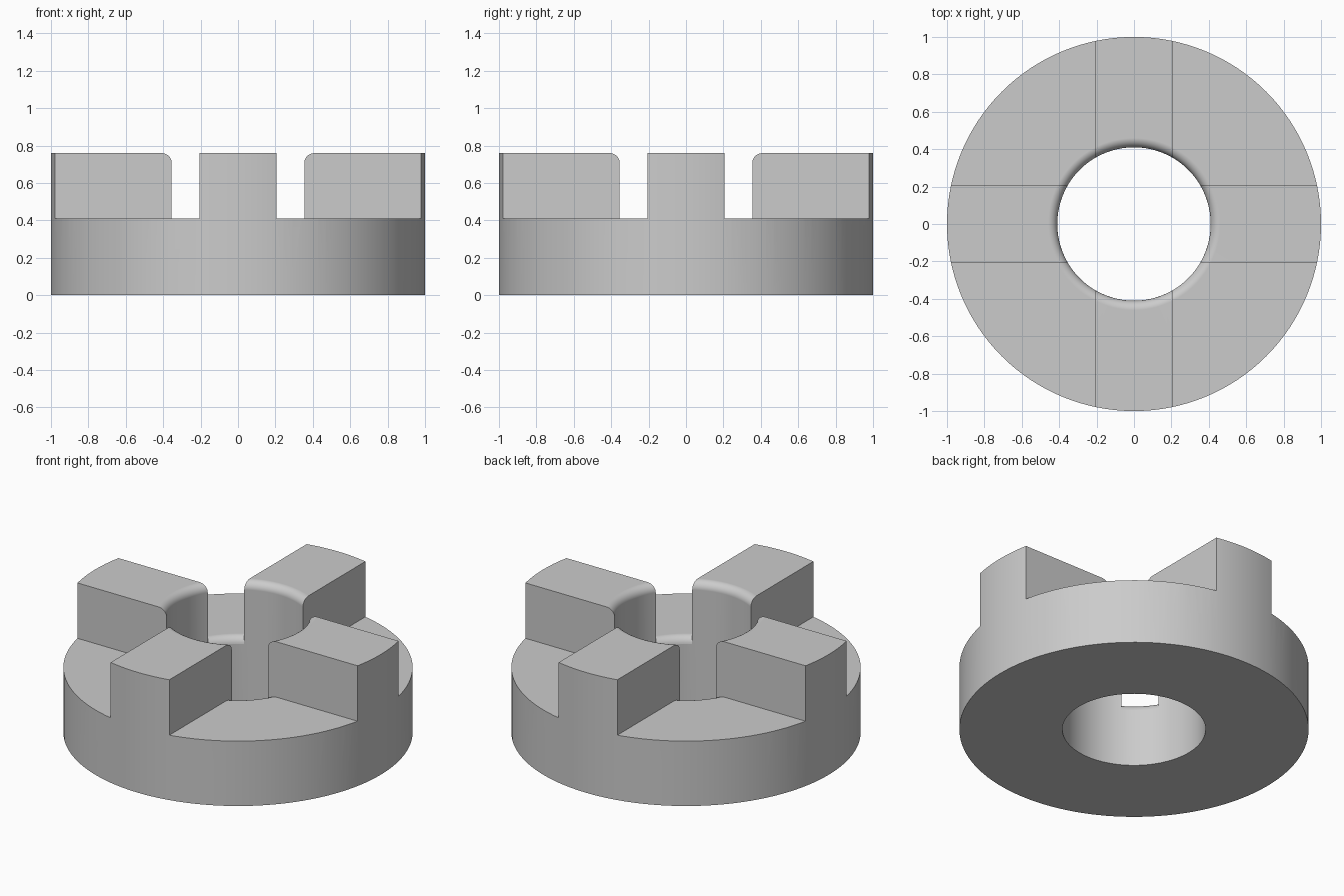
import bpy, bmesh, math

cube = bpy.data.objects.get("Cube")
if cube:
    bpy.data.objects.remove(cube, do_unlink=True)

OUTER, BORE, FILLET = 1.0, 0.41, 0.05
BASE_Z, TOP_Z, HALF_TOOTH = 0.41, 0.76, 0.205
SEGMENTS = 128

grey = bpy.data.materials.new("plain grey")
grey.use_nodes = True
colour = (0.6, 0.6, 0.6, 1)
grey.diffuse_color = colour
grey.node_tree.nodes["Principled BSDF"].inputs["Base Color"].default_value = colour


def fillet_arc(z, steps=10):
    """Rounded bore edge, running from the bore wall up to the flat at height z."""
    points = []
    for i in range(steps + 1):
        a = math.pi / 2 * i / steps
        points.append((BORE + FILLET * (1 - math.cos(a)), z - FILLET * (1 - math.sin(a))))
    return points


def lathe(profile):
    """Closed ring turned from an (r, z) outline."""
    bm = bmesh.new()
    rings = []
    for s in range(SEGMENTS):
        a = 2 * math.pi * s / SEGMENTS
        rings.append([bm.verts.new((r * math.cos(a), r * math.sin(a), z)) for r, z in profile])
    for s, ring in enumerate(rings):
        following = rings[(s + 1) % SEGMENTS]
        for i in range(len(profile)):
            j = (i + 1) % len(profile)
            bm.faces.new((ring[i], following[i], following[j], ring[j]))
    bmesh.ops.recalc_face_normals(bm, faces=bm.faces)
    return bm


def make_object(name, bm):
    mesh = bpy.data.meshes.new(name)
    bm.to_mesh(mesh)
    bm.free()
    mesh.materials.append(grey)
    obj = bpy.data.objects.new(name, mesh)
    bpy.context.collection.objects.link(obj)
    return obj


# Full-height ring with a rounded upper bore edge
hub = make_object("toothed_hub", lathe(
    [(BORE, 0)] + fillet_arc(TOP_Z) + [(OUTER, TOP_Z), (OUTER, 0)]))
bpy.context.view_layer.objects.active = hub
hub.select_set(True)

# Four corner notches leave a cross of teeth; each notch also rounds the bore edge
for sx in (-1, 1):
    for sy in (-1, 1):
        arc = fillet_arc(BASE_Z)
        arc[0] = (BORE - 0.001, BASE_Z - FILLET)
        bm = lathe([(0.35, BASE_Z - FILLET)] + arc + [(1.2, BASE_Z), (1.2, 1), (0.35, 1)])
        for point, normal in (((sx * HALF_TOOTH, 0, 0), (sx, 0, 0)),
                              ((0, sy * HALF_TOOTH, 0), (0, sy, 0))):
            bmesh.ops.bisect_plane(bm, geom=bm.verts[:] + bm.edges[:] + bm.faces[:],
                                   plane_co=point, plane_no=normal, clear_inner=True)
            bmesh.ops.holes_fill(bm, edges=[e for e in bm.edges if e.is_boundary], sides=0)
        bmesh.ops.recalc_face_normals(bm, faces=bm.faces)
        notch = make_object("notch_cutter", bm)
        notch.hide_render = True
        cut = hub.modifiers.new("notch", "BOOLEAN")
        cut.operation, cut.solver, cut.object = "DIFFERENCE", "EXACT", notch
        bpy.ops.object.modifier_apply(modifier=cut.name)
        bpy.data.objects.remove(notch, do_unlink=True)

# Smooth curves, crisp corners
bpy.ops.object.shade_smooth_by_angle(angle=math.radians(30))
weighted = hub.modifiers.new("flat_faces", "WEIGHTED_NORMAL")
weighted.keep_sharp = True
